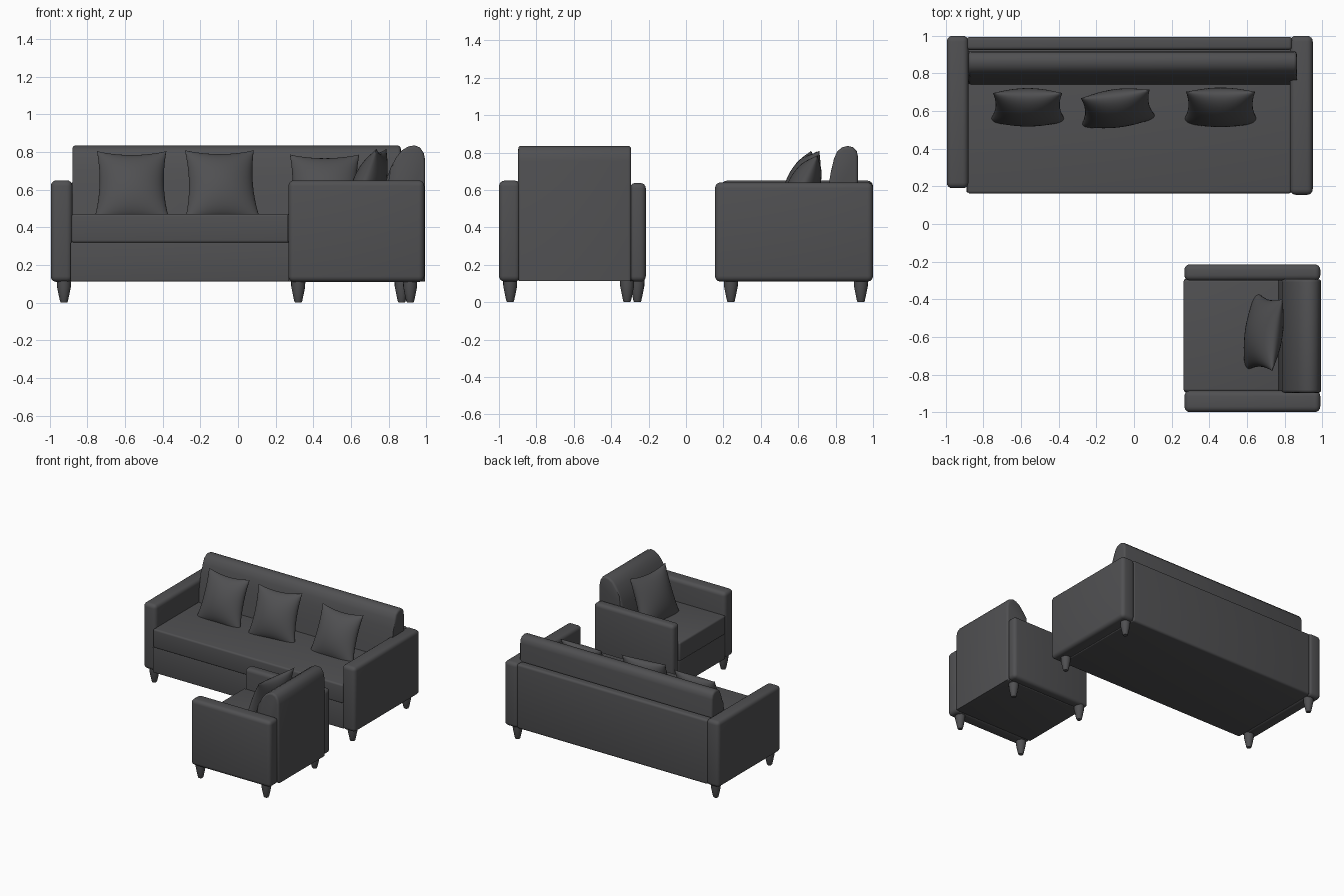
import bpy, bmesh, math
from mathutils import Matrix, Vector

if "Cube" in bpy.data.objects:
    bpy.data.objects.remove(bpy.data.objects["Cube"])

fabric = bpy.data.materials.new("charcoal fabric")
fabric.diffuse_color = (0.08, 0.08, 0.084, 1)
fabric.use_nodes = True
fabric.node_tree.nodes["Principled BSDF"].inputs["Base Color"].default_value = fabric.diffuse_color


def finish(name, bm, angle=40):
    bmesh.ops.recalc_face_normals(bm, faces=bm.faces)
    me = bpy.data.meshes.new(name)
    bm.to_mesh(me)
    bm.free()
    me.materials.append(fabric)
    ob = bpy.data.objects.new(name, me)
    bpy.context.collection.objects.link(ob)
    bpy.ops.object.select_all(action='DESELECT')
    ob.select_set(True)
    bpy.context.view_layer.objects.active = ob
    bpy.ops.object.shade_smooth_by_angle(angle=math.radians(angle))
    return ob


def box(name, x, y, z, r=0.025):
    """Rounded box from its (min, max) ranges."""
    bm = bmesh.new()
    bmesh.ops.create_cube(bm, size=1)
    for v in bm.verts:
        v.co = Vector([(a + b) / 2 + c * (b - a) for c, (a, b) in zip(v.co, (x, y, z))])
    bmesh.ops.bevel(bm, geom=bm.edges[:], offset=r, segments=4, profile=0.5, affect='EDGES')
    return finish(name, bm)


def extrude(name, pts, a, b, place, r=0.016):
    """Side profile swept between a and b, with rounded ends."""
    bm = bmesh.new()
    ends = [bm.faces.new([bm.verts.new(place(d, z, t)) for d, z in pts]) for t in (a, b)]
    n = len(pts)
    v0, v1 = list(ends[0].verts), list(ends[1].verts)
    for i in range(n):
        j = (i + 1) % n
        bm.faces.new((v0[i], v0[j], v1[j], v1[i]))
    edges = [e for f in ends for e in f.edges]
    bmesh.ops.bevel(bm, geom=edges, offset=r, segments=3, profile=0.5, affect='EDGES')
    return finish(name, bm)


def leg(name, x, y):
    """Tapered round foot."""
    prof = [(0.125, 0.038), (0.085, 0.037), (0.045, 0.029), (0.008, 0.021), (0, 0.017)]
    bm = bmesh.new()
    rings = [[bm.verts.new((x + r * math.cos(k * math.pi / 8), y + r * math.sin(k * math.pi / 8), z))
              for k in range(16)] for z, r in prof]
    for p, q in zip(rings, rings[1:]):
        for k in range(16):
            m = (k + 1) % 16
            bm.faces.new((p[k], p[m], q[m], q[k]))
    bm.faces.new(rings[0])
    bm.faces.new(rings[-1])
    return finish(name, bm)


def pillow(name, loc, yaw, tilt, half=0.205, thick=0.085):
    """Puffed square with pinched sides and pointed corners."""
    n = 20
    bm = bmesh.new()
    for side in (-1, 1):
        grid = []
        for i in range(n + 1):
            row = []
            for j in range(n + 1):
                u = math.sin((2 * i / n - 1) * math.pi / 2)
                v = math.sin((2 * j / n - 1) * math.pi / 2)
                puff = max(0, (1 - u * u) * (1 - v * v)) ** 0.55
                w = 0.95 - 0.05 * v               # slightly wider at the bottom
                row.append(bm.verts.new((half * w * u * (1 - 0.12 * (1 - v * v)),
                                         side * thick * puff,
                                         half * v * (1 - 0.12 * (1 - u * u)))))
            grid.append(row)
        for i in range(n):
            for j in range(n):
                bm.faces.new((grid[i][j], grid[i + 1][j], grid[i + 1][j + 1], grid[i][j + 1]))
    bmesh.ops.remove_doubles(bm, verts=bm.verts, dist=0.0004)
    bm.transform(Matrix.Translation(loc) @ Matrix.Rotation(math.radians(yaw), 4, 'Z')
                 @ Matrix.Rotation(math.radians(-tilt), 4, 'X'))
    return finish(name, bm, 60)


# Sofa: arms, base, seat, rear panel
box("sofa_left_arm", (-0.995, -0.88), (0.19, 1.0), (0.11, 0.65), 0.03)
box("sofa_right_arm", (0.83, 0.95), (0.155, 1.0), (0.11, 0.64), 0.03)
box("sofa_base", (-0.89, 0.84), (0.167, 0.98), (0.112, 0.322), 0.008)
box("sofa_seat", (-0.885, 0.835), (0.162, 0.92), (0.318, 0.472), 0.014)
box("sofa_rear_panel", (-0.89, 0.84), (0.925, 0.995), (0.112, 0.64), 0.018)

# Sofa back cushion
extrude("sofa_back_cushion",
        [(0.92, 0.42), (0.92, 0.775), (0.913, 0.808), (0.893, 0.828), (0.865, 0.835),
         (0.835, 0.828), (0.81, 0.808), (0.792, 0.77), (0.775, 0.70), (0.755, 0.58), (0.735, 0.42)],
        -0.88, 0.865, lambda d, z, t: (t, d, z))

# Armchair, facing -x
box("chair_near_arm", (0.268, 0.99), (-1.0, -0.885), (0.11, 0.65), 0.03)
box("chair_far_arm", (0.268, 0.99), (-0.30, -0.215), (0.11, 0.637), 0.028)
box("chair_base", (0.268, 0.97), (-0.895, -0.29), (0.112, 0.322), 0.008)
box("chair_seat", (0.262, 0.80), (-0.89, -0.295), (0.318, 0.472), 0.014)
extrude("chair_back",
        [(0.995, 0.112), (0.995, 0.755), (0.987, 0.795), (0.968, 0.824), (0.938, 0.836),
         (0.905, 0.83), (0.872, 0.81), (0.842, 0.775), (0.81, 0.715), (0.787, 0.65),
         (0.765, 0.45), (0.765, 0.112)],
        -0.897, -0.293, lambda d, z, t: (d, t, z))

# Legs
for x, sx in ((-0.925, "left"), (0.87, "right")):
    for y, sy in ((0.24, "front"), (0.935, "rear")):
        leg(f"sofa_{sy}_{sx}_leg", x, y)
for x, sx in ((0.32, "front"), (0.915, "rear")):
    for y, sy in ((-0.94, "near"), (-0.315 if sx == "rear" else -0.26, "far")):
        leg(f"chair_{sx}_{sy}_leg", x, y)

# Scatter pillows
pillow("sofa_pillow_left", (-0.565, 0.62, 0.615), 0, 22)
pillow("sofa_pillow_middle", (-0.09, 0.615, 0.62), 7, 22)
pillow("sofa_pillow_right", (0.46, 0.62, 0.60), 0, 24)
pillow("chair_pillow", (0.69, -0.58, 0.615), -98, 20, 0.215)
